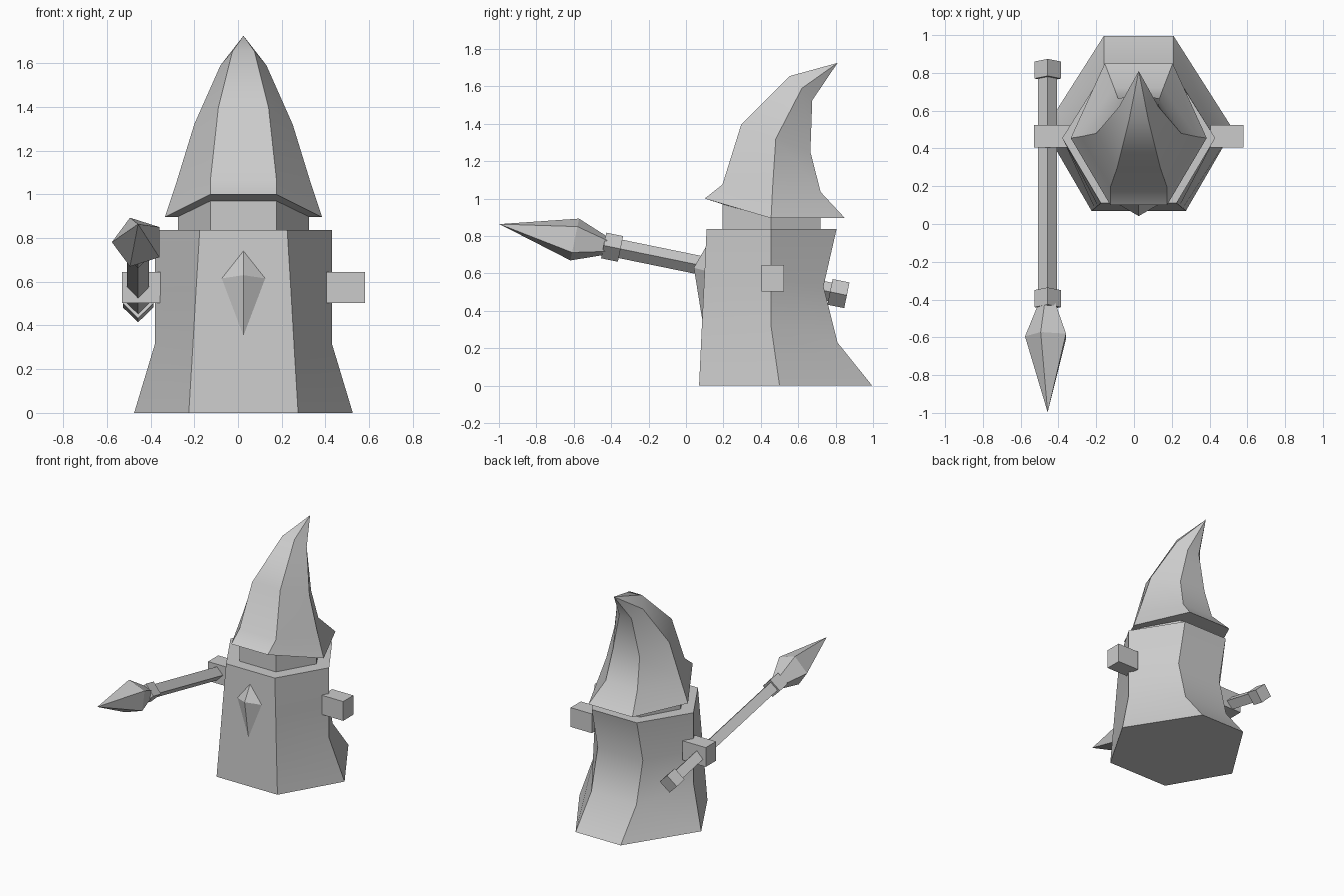
import bpy, bmesh, math
from mathutils import Vector

cube = bpy.data.objects.get("Cube")
if cube:
    bpy.data.objects.remove(cube, do_unlink=True)

grey = bpy.data.materials.new("plain grey")
grey.use_nodes = True
grey.diffuse_color = (0.6, 0.6, 0.6, 1)
grey.node_tree.nodes["Principled BSDF"].inputs["Base Color"].default_value = (0.6, 0.6, 0.6, 1)

CX = 0.025  # centre line of the figure


def finish(name, bm, smooth=None):
    bmesh.ops.recalc_face_normals(bm, faces=bm.faces)
    mesh = bpy.data.meshes.new(name)
    bm.to_mesh(mesh)
    bm.free()
    mesh.materials.append(grey)
    ob = bpy.data.objects.new(name, mesh)
    bpy.context.collection.objects.link(ob)
    if smooth:
        bpy.ops.object.select_all(action='DESELECT')
        ob.select_set(True)
        bpy.context.view_layer.objects.active = ob
        bpy.ops.object.shade_smooth_by_angle(angle=math.radians(smooth))
    return ob


def loft(name, rings, tip=None, smooth=None):
    """Skin rings of points; close the start, and the end with a cap or a tip."""
    bm = bmesh.new()
    loops = [[bm.verts.new(p) for p in ring] for ring in rings]
    n = len(loops[0])
    for a, b in zip(loops, loops[1:]):
        for i in range(n):
            j = (i + 1) % n
            bm.faces.new((a[i], a[j], b[j], b[i]))
    bm.faces.new(loops[0])
    if tip:
        t = bm.verts.new(tip)
        for i in range(n):
            bm.faces.new((loops[-1][i], loops[-1][(i + 1) % n], t))
    else:
        bm.faces.new(loops[-1])
    return finish(name, bm, smooth)


def hexagon(front, side, back):
    """Each argument is (half width, y, z) of a mirrored pair of corners."""
    right = [(CX - w, y, z) for w, y, z in (front, side, back)]
    left = [(CX + w, y, z) for w, y, z in (back, side, front)]
    return right + left


def box(name, x0, x1, y0, y1, z0, z1):
    ring = lambda z: [(x0, y0, z), (x1, y0, z), (x1, y1, z), (x0, y1, z)]
    return loft(name, [ring(z0), ring(z1)])


# Robe: six-sided, flaring at the sides and back
loft("robe", [
    hexagon((.25, .07, 0), (.50, .50, 0), (.185, .995, 0)),
    hexagon((.233, .083, .28), (.405, .455, .315), (.185, .81, .23)),
    hexagon((.217, .097, .56), (.405, .455, .56), (.185, .735, .53)),
    hexagon((.20, .11, .837), (.405, .455, .837), (.185, .805, .837)),
], smooth=40)

# Neck
loft("neck", [
    hexagon((.15, .195, .82), (.30, .455, .82), (.15, .72, .82)),
    hexagon((.15, .195, .975), (.30, .455, .90), (.15, .72, .90)),
])

# Hat: flared brim, crown bending back to a point
loft("hat", [
    hexagon((.15, .195, .97), (.30, .455, .897), (.15, .72, .897)),
    hexagon((.15, .10, 1.0), (.36, .455, .895), (.18, .85, .895)),
    hexagon((.15, .195, 1.075), (.305, .463, 1.06), (.13, .72, 1.035)),
    hexagon((.115, .295, 1.395), (.225, .48, 1.32), (.11, .665, 1.25)),
    hexagon((.05, .555, 1.655), (.105, .62, 1.59), (.05, .675, 1.525)),
], tip=(CX, .81, 1.725), smooth=40)

# Diamond badge on the chest
loft("chest_badge", [[(CX, .088, .345), (CX + .1, .10, .615),
                      (CX, .108, .745), (CX - .1, .10, .615)]],
     tip=(CX, .042, .63))

# Hands
box("right_hand", -.53, -.34, .405, .525, .502, .645)
box("left_hand", .405, .58, .405, .525, .502, .645)

# Spear: rings are placed along a tilted axis
collar = Vector((-.457, -.395, .74))
butt = Vector((-.457, .815, .492))
axis = (collar - butt).normalized()
side = Vector((1, 0, 0))
up = axis.cross(side)
if up.z < 0:
    up = -up


def spear_ring(at, radius, sides):
    ring = []
    for i in range(sides):
        a = math.pi + i * math.tau / sides
        ring.append(at + side * radius * math.cos(a) + up * radius * math.sin(a))
    return ring


def spear_bar(name, start, end, radius):
    return loft(name, [spear_ring(start, radius, 4), spear_ring(end, radius, 4)])


spear_bar("spear_shaft", butt, collar, .05)
for name, centre in (("spear_collar", collar), ("spear_butt", butt)):
    spear_bar(name, centre - axis * .046, centre + axis * .046, .07)
loft("spear_head", [spear_ring(collar + axis * .03, .05, 5),
                    spear_ring(collar + axis * .204, .12, 5)],
     tip=collar + axis * .615)
